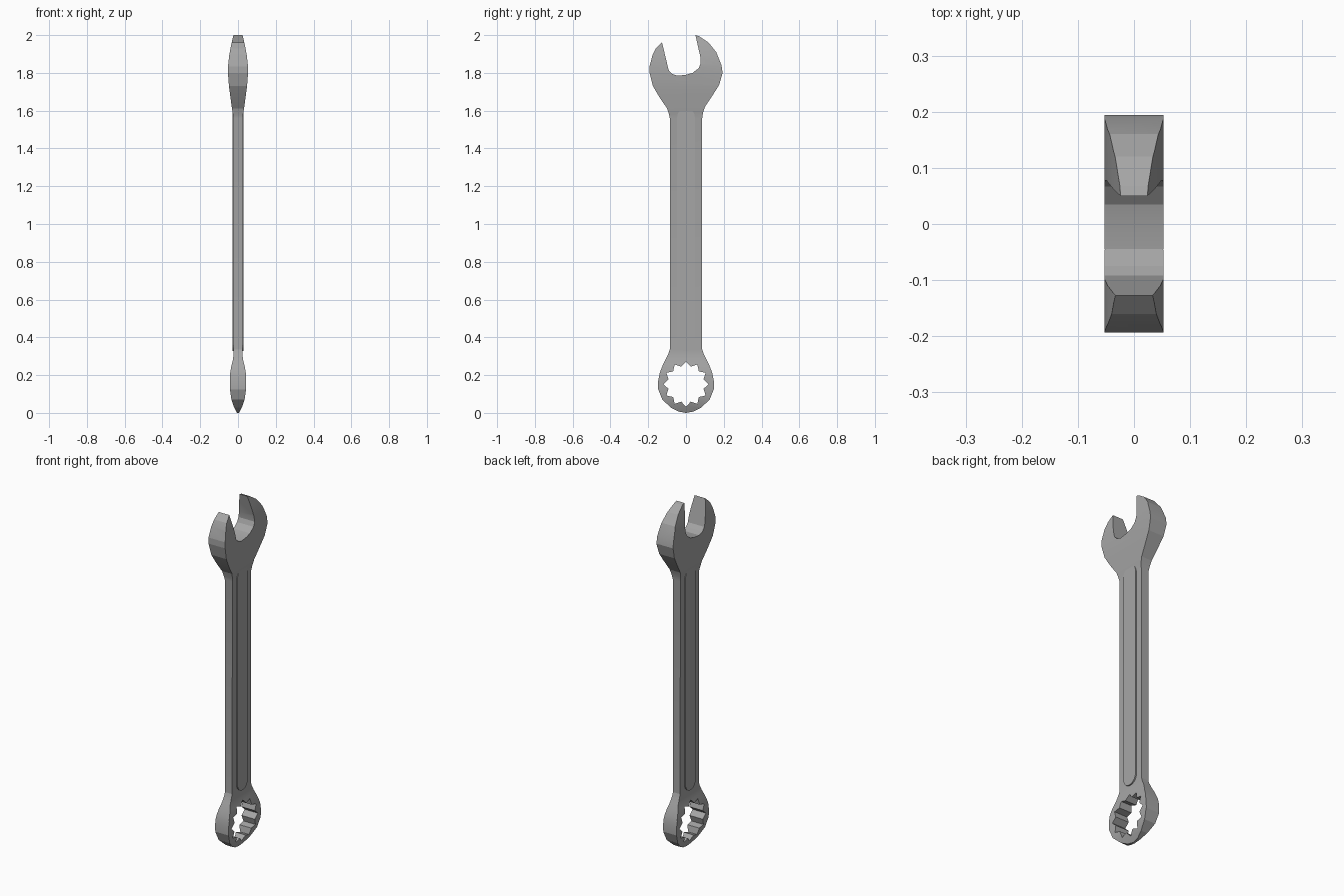
import bpy, bmesh
from math import sin, cos, pi, radians

if "Cube" in bpy.data.objects:
    bpy.data.objects.remove(bpy.data.objects["Cube"])


def prism(name, pts, depth, axis):
    """Extrude a closed 2D profile symmetrically; axis 'x': pts=(y,z), axis 'y': pts=(x,z)."""
    bm = bmesh.new()
    place = (lambda p, d: (d, p[0], p[1])) if axis == 'x' else (lambda p, d: (p[0], d, p[1]))
    a = [bm.verts.new(place(p, -depth)) for p in pts]
    b = [bm.verts.new(place(p, depth)) for p in pts]
    bm.faces.new(a)
    bm.faces.new(b[::-1])
    n = len(pts)
    for i in range(n):
        j = (i + 1) % n
        bm.faces.new((a[i], b[i], b[j], a[j]))
    bmesh.ops.recalc_face_normals(bm, faces=bm.faces)
    me = bpy.data.meshes.new(name)
    bm.to_mesh(me)
    bm.free()
    ob = bpy.data.objects.new(name, me)
    bpy.context.collection.objects.link(ob)
    return ob


def apply_boolean(ob, cutter, op):
    m = ob.modifiers.new(op, 'BOOLEAN')
    m.operation, m.object, m.solver = op, cutter, 'EXACT'
    bpy.context.view_layer.objects.active = ob
    bpy.ops.object.modifier_apply(modifier=m.name)
    bpy.data.objects.remove(cutter)


# Outline: open jaw (asymmetric), then handle and ring end (mirrored)
jaw_right = [(.05, 2.0), (.068, 1.995), (.12, 1.96), (.16, 1.91), (.188, 1.84), (.194, 1.80),
             (.175, 1.735), (.14, 1.68), (.10, 1.62), (.09, 1.59)]
side = [(.086, 1.56), (.086, .335), (.093, .315), (.12, .26), (.138, .215), (.147, .17),
        (.147, .125), (.125, .07), (.08, .028), (.04, .007)]
jaw_left = [(-.09, 1.58), (-.10, 1.612), (-.14, 1.67), (-.175, 1.73), (-.193, 1.80),
            (-.193, 1.835), (-.177, 1.895), (-.16, 1.93), (-.127, 1.962)]
mouth = [(-.092, 1.815), (-.075, 1.795), (-.045, 1.785), (0, 1.79), (.035, 1.80),
         (.067, 1.825), (.078, 1.85), (.077, 1.88)]
outline = jaw_right + side + [(0, 0)] + [(-y, z) for y, z in side[::-1]] + jaw_left + mouth
wrench = prism("wrench_body", outline, .1, 'x')

# Thickness along the length: swollen jaw and ring, thin handle
half = [(.004, -.01), (.006, 0), (.023, .035), (.035, .07), (.042, .12), (.043, .20),
        (.037, .24), (.026, .285), (.023, .32), (.024, 1.56), (.032, 1.61), (.04, 1.67),
        (.048, 1.73), (.0525, 1.79), (.0525, 1.84), (.047, 1.89), (.036, 1.95),
        (.024, 2.0), (.022, 2.01)]
thick = prism("thickness_cutter", half + [(-x, z) for x, z in half[::-1]], .5, 'y')
apply_boolean(wrench, thick, 'INTERSECT')

# Twelve-point socket through the ring
star = [((.12 if i % 2 == 0 else .096) * sin(i * pi / 12),
         .152 + (.12 if i % 2 == 0 else .096) * cos(i * pi / 12)) for i in range(24)]
apply_boolean(wrench, prism("socket_cutter", star, .2, 'x'), 'DIFFERENCE')

# Raised rounded panel on both handle faces
r = .047
arc = [i * pi / 10 for i in range(11)]
panel_pts = [(r * cos(a), 1.565 + r * sin(a)) for a in arc]
panel_pts += [(-r * cos(a), .375 - r * sin(a)) for a in arc]
panel = prism("handle_panel", panel_pts, .03, 'x')

# Dark steel; smooth broad faces, crisp rim facets
steel = bpy.data.materials.new("dark_steel")
steel.diffuse_color = (.38, .38, .38, 1)
steel.use_nodes = True
steel.node_tree.nodes["Principled BSDF"].inputs["Base Color"].default_value = steel.diffuse_color
for ob in (wrench, panel):
    ob.data.materials.clear()
    ob.data.materials.append(steel)
    bpy.ops.object.select_all(action='DESELECT')
    ob.select_set(True)
    bpy.context.view_layer.objects.active = ob
    bpy.ops.object.shade_smooth_by_angle(angle=radians(14))
